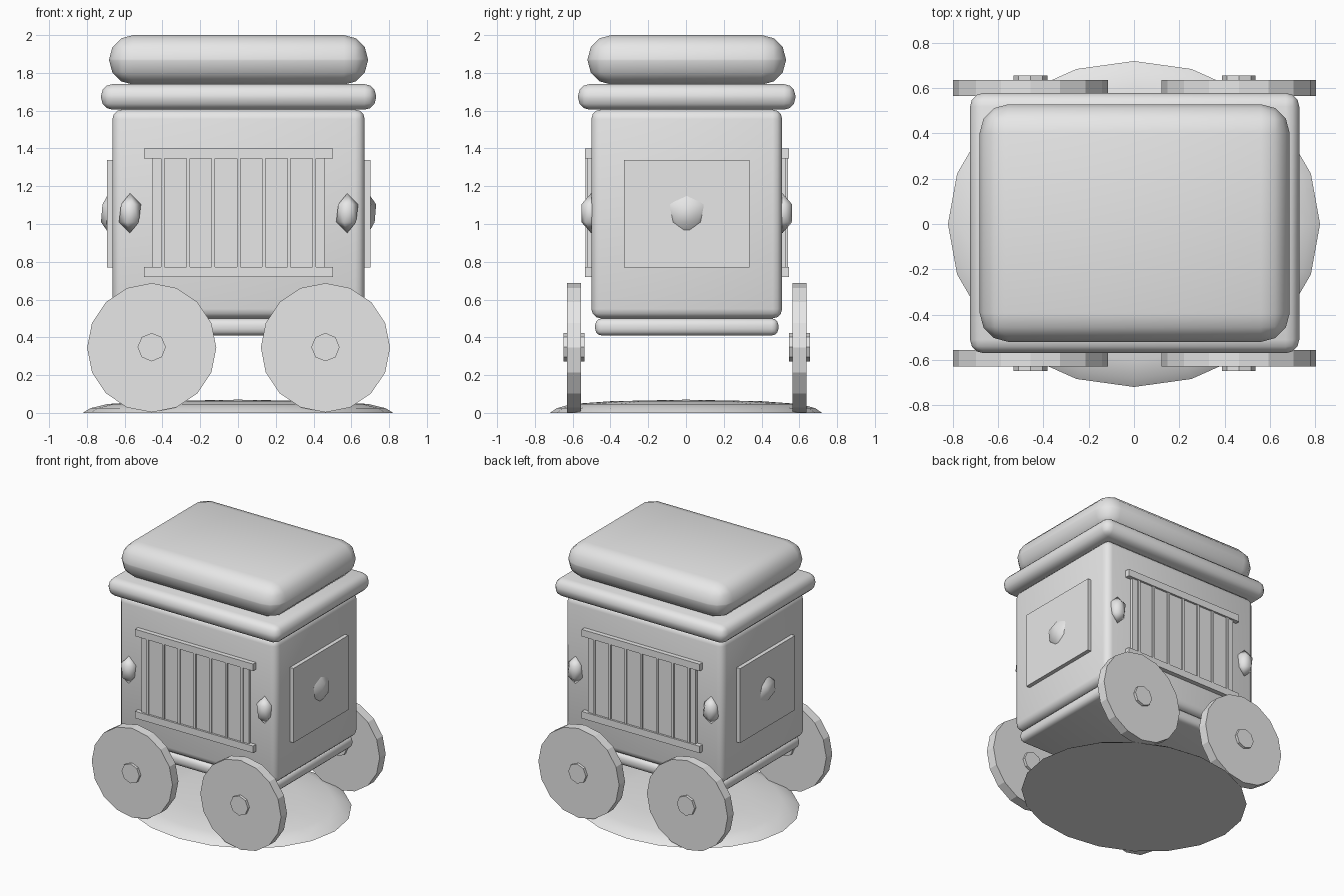
import bpy, bmesh
from math import radians, cos, sin, pi
from mathutils import Matrix, Vector

cube = bpy.data.objects.get("Cube")
if cube:
    bpy.data.objects.remove(cube, do_unlink=True)

grey = bpy.data.materials.new("plain_grey")
grey.use_nodes = True
grey.diffuse_color = (0.8, 0.8, 0.8, 1)
grey.node_tree.nodes["Principled BSDF"].inputs["Base Color"].default_value = (0.8, 0.8, 0.8, 1)

CENTRE = Vector((0.003, 0.004, 0))   # small shift shared by all upper parts


def finish(name, bm, loc, smooth=None):
    """Turn a bmesh into a named, coloured object."""
    bmesh.ops.recalc_face_normals(bm, faces=bm.faces)
    mesh = bpy.data.meshes.new(name)
    bm.to_mesh(mesh)
    bm.free()
    mesh.materials.append(grey)
    obj = bpy.data.objects.new(name, mesh)
    bpy.context.collection.objects.link(obj)
    obj.location = Vector(loc) + CENTRE
    if smooth:
        bpy.ops.object.select_all(action="DESELECT")
        obj.select_set(True)
        bpy.context.view_layer.objects.active = obj
        bpy.ops.object.shade_smooth_by_angle(angle=radians(smooth))
    return obj


def box(name, loc, size, bevel=0, segments=3):
    bm = bmesh.new()
    bmesh.ops.create_cube(bm, size=1)
    bmesh.ops.scale(bm, vec=size, verts=bm.verts)
    if bevel:
        bmesh.ops.bevel(bm, geom=bm.edges[:], offset=bevel, segments=segments,
                        profile=0.5, affect="EDGES")
    return finish(name, bm, loc, 50 if bevel else None)


def disc(name, loc, radius, depth, sides):
    """Upright disc with its axle along y."""
    bm = bmesh.new()
    bmesh.ops.create_cone(bm, cap_ends=True, segments=sides, radius1=radius,
                          radius2=radius, depth=depth,
                          matrix=Matrix.Rotation(pi / 2, 4, "X"))
    return finish(name, bm, loc)


def gem(name, loc, radii):
    bm = bmesh.new()
    bmesh.ops.create_icosphere(bm, subdivisions=1, radius=1)
    bmesh.ops.scale(bm, vec=radii, verts=bm.verts)
    return finish(name, bm, loc, 60)


# Stacked rounded body, from the floor frame to the roof cushion
box("floor_frame", (0, 0, 0.455), (1.28, 0.97, 0.09), 0.035)
box("wagon_body", (0, 0, 1.053), (1.335, 1.01, 1.105), 0.05)
box("roof_trim", (0, 0, 1.673), (1.455, 1.15, 0.135), 0.06)
box("roof_cushion", (0, 0, 1.869), (1.37, 1.05, 0.262), 0.127)

# Wheels and hubs
for end, y in (("front", -0.597), ("back", 0.597)):
    for side, x in (("right", -0.46), ("left", 0.46)):
        disc(f"{end}_{side}_wheel", (x, y, 0.345), 0.342, 0.072, 16)
        disc(f"{end}_{side}_hub", (x, y, 0.348), 0.075, 0.112, 8)

# Barred windows and corner gems on the front and back
for end, s in (("front", -1), ("back", 1)):
    box(f"{end}_window", (0, s * 0.50, 1.058), (0.91, 0.05, 0.58))
    for i in range(7):
        box(f"{end}_bar_{i + 1}", ((i - 3) * 0.1335, s * 0.505, 1.058), (0.018, 0.06, 0.58))
    for level, z in (("lower", 0.745), ("upper", 1.373)):
        box(f"{end}_{level}_rail", (0, s * 0.51, z), (1.0, 0.06, 0.053))
    for side, x in (("right", -0.575), ("left", 0.575)):
        gem(f"{end}_{side}_gem", (x, s * 0.507, 1.057), (0.065, 0.06, 0.105))

# Side panels, each with a gem
for side, s in (("right", -1), ("left", 1)):
    box(f"{side}_panel", (s * 0.67, 0, 1.055), (0.055, 0.665, 0.57))
    gem(f"{side}_panel_gem", (s * 0.688, 0, 1.057), (0.045, 0.105, 0.105))

# Low oval mound under the wagon
SIDES = 20
bm = bmesh.new()
rings = []
for r, z in ((1, 0), (0.95, 0.025), (0.84, 0.047), (0.55, 0.062)):
    rings.append([bm.verts.new((0.822 * r * cos(2 * pi * k / SIDES),
                                0.72 * r * sin(2 * pi * k / SIDES), z))
                  for k in range(SIDES)])
top = bm.verts.new((0, 0, 0.07))
bm.faces.new(rings[0])
for k in range(SIDES):
    n = (k + 1) % SIDES
    for low, high in zip(rings, rings[1:]):
        bm.faces.new((low[k], low[n], high[n], high[k]))
    bm.faces.new((rings[-1][k], rings[-1][n], top))
finish("ground_mound", bm, -CENTRE, 40)
